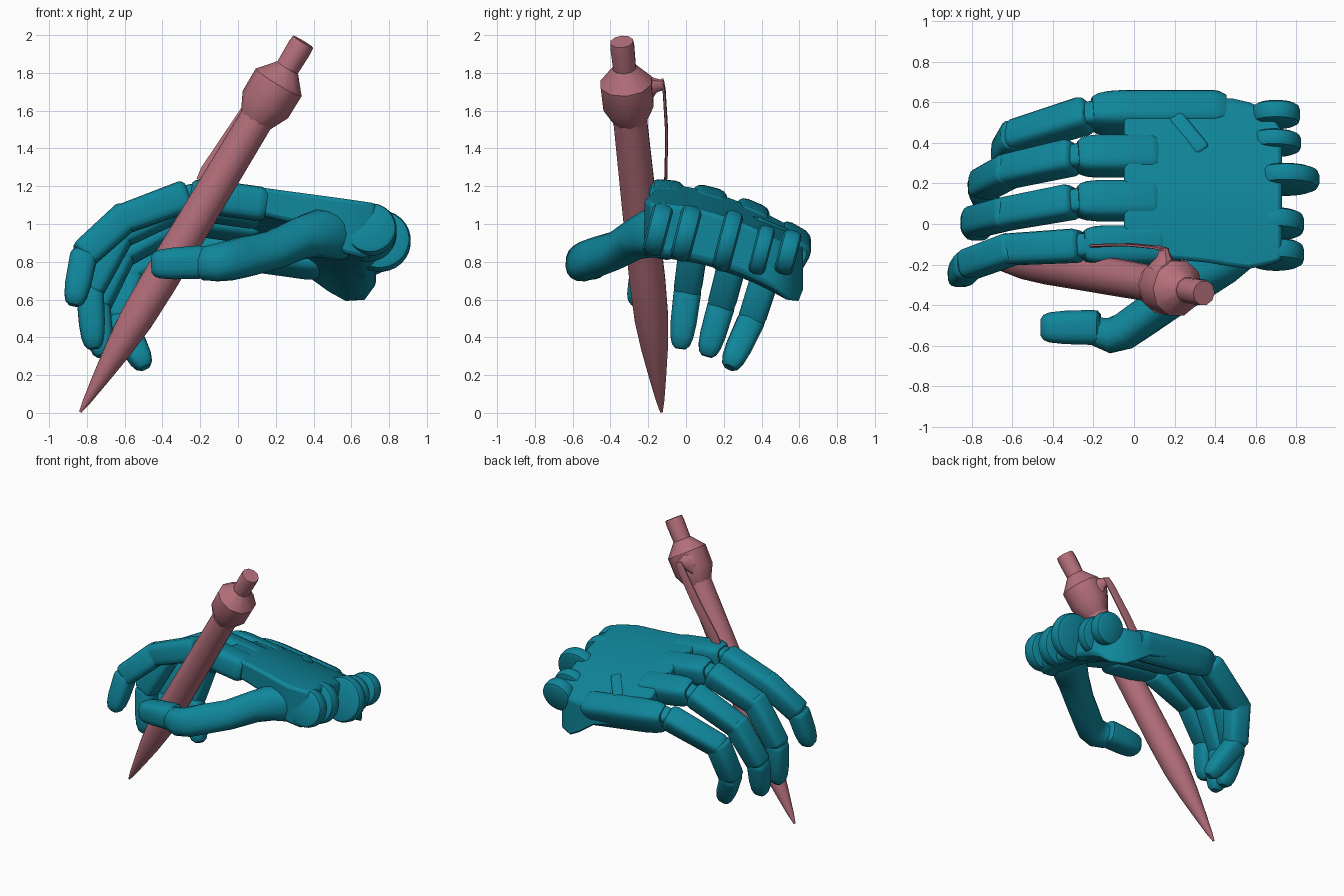
import bpy, bmesh
from math import cos, sin, pi, radians, copysign
from mathutils import Vector as V

if "Cube" in bpy.data.objects:
    bpy.data.objects.remove(bpy.data.objects["Cube"])


def material(name, rgb):
    m = bpy.data.materials.new(name)
    m.diffuse_color = (*rgb, 1)
    m.use_nodes = True
    m.node_tree.nodes["Principled BSDF"].inputs["Base Color"].default_value = m.diffuse_color
    return m


TEAL = material("teal", (0.005, 0.24, 0.33))
ROSE = material("rose", (0.46, 0.16, 0.20))


def finish(name, bm, mat):
    bmesh.ops.recalc_face_normals(bm, faces=bm.faces)
    me = bpy.data.meshes.new(name)
    bm.to_mesh(me)
    bm.free()
    ob = bpy.data.objects.new(name, me)
    me.materials.append(mat)
    bpy.context.collection.objects.link(ob)
    return ob


def tube(name, rings, mat=TEAL, side=(0, 1, 0), power=1.0, n=16):
    """Loft (point, half width, half height) rings; power < 1 squares the section."""
    bm = bmesh.new()
    pts = [V(r[0]) for r in rings]
    loops = []
    for i, (p, w, h) in enumerate(rings):
        t = (pts[min(i + 1, len(pts) - 1)] - pts[max(i - 1, 0)]).normalized()
        s = V(side)
        s = (s - t * s.dot(t)).normalized()
        up = t.cross(s)
        loop = []
        for k in range(n):
            a = 2 * pi * (k + 0.5) / n
            c, d = cos(a), sin(a)
            c, d = copysign(abs(c) ** power, c), copysign(abs(d) ** power, d)
            loop.append(bm.verts.new(pts[i] + s * c * w + up * d * h))
        loops.append(loop)
    for a, b in zip(loops, loops[1:]):
        for k in range(n):
            bm.faces.new((a[k], a[k - 1], b[k - 1], b[k]))
    bm.faces.new(loops[0])
    bm.faces.new(loops[-1])
    return finish(name, bm, mat)


BLOCK = [(0, .75), (.03, .93), (.08, 1), (.92, 1), (.97, .93), (1, .75)]
TIP = [(0, .8), (.05, .95), (.12, 1), (.6, .97), (.82, .86), (.94, .68), (1, .4)]


def segment(name, a, b, w, h, taper=1.0, prof=BLOCK, side=(0, .95, -.3), power=.5):
    a, b = V(a), V(b)
    rings = []
    for t, s in prof:
        k = s * (1 + (taper - 1) * t)
        rings.append((a.lerp(b, t), w * k, h * k))
    return tube(name, rings, side=side, power=power)


def top(x, y):
    """Domed, tilted back of the hand."""
    u = y + 0.1
    return 1.235 - 0.14 * (x + 0.2) - 0.098 * u - 0.379 * u * u


# palm: sections along x as (x, y min, y max, thickness)
bm = bmesh.new()
rows, N = [], 8
for x, y0, y1, d in [(-.05, -.17, .6, .14), (.15, -.17, .61, .15), (.36, -.19, .62, .17),
                     (.48, -.21, .62, .24), (.57, -.22, .6, .29), (.67, -.2, .55, .3),
                     (.73, -.18, .46, .26)]:
    ys = [y0 + (y1 - y0) * k / N for k in range(N + 1)]
    rows.append([bm.verts.new((x, y, top(x, y))) for y in ys] +
                [bm.verts.new((x, y, top(x, y) - d)) for y in reversed(ys)])
for a, b in zip(rows, rows[1:]):
    for k in range(len(a)):
        bm.faces.new((a[k], a[k - 1], b[k - 1], b[k]))
for r in (rows[0], rows[-1]):
    for k in range(N):
        bm.faces.new((r[k], r[k + 1], r[-k - 2], r[-k - 1]))
palm = finish("palm", bm, TEAL)
bev = palm.modifiers.new("bevel", 'BEVEL')
bev.width, bev.segments, bev.limit_method = 0.02, 2, 'ANGLE'
bev.angle_limit = radians(40)

# knuckle front end with a rounded nose
NOSE = [(0, .8), (.05, .95), (.1, 1), (.75, 1), (.88, .95), (.96, .85), (1, .7)]

# four fingers: knuckle y, knuckle x, block end x, middle joint, end joint, fingertip
fingers = {
    "index": (-.105, -.25, .15, (-.61, -.125, 1.025), (-.815, -.2, .84), (-.87, -.265, .57)),
    "middle": (.115, -.28, .12, (-.63, .05, .95), (-.785, .01, .66), (-.765, -.03, .34)),
    "ring": (.335, -.28, .12, (-.62, .26, .85), (-.75, .19, .58), (-.72, .11, .30)),
    "little": (.545, -.21, .45, (-.58, .43, .75), (-.63, .35, .5), (-.49, .23, .24)),
}
for name, (y, x0, x1, mid, end, tip) in fingers.items():
    h = .11 if name == "little" else .09
    slope = (top(0, y + .05) - top(0, y - .05)) / .1
    side = (0, 1, slope)
    ka, kb = V((x1, y, top(x1, y) - h + .004)), V((x0, y, top(x0, y) - h + .004))
    segment(name + "_knuckle", ka, kb, .096, h, side=side, prof=NOSE)
    mid, end, tip = V(mid), V(end), V(tip)
    kb.z += h - .09
    run = (mid - kb).normalized()
    start = kb + run * .012
    segment(name + "_hinge", kb + V((.06, 0, 0)), start.lerp(mid, .2), .06, .065, side=side)
    segment(name + "_lower", start, mid + run * .035, .083, .086, .92, side=side)
    segment(name + "_middle", mid.lerp(end, -.15), end.lerp(mid, -.05), .077, .083, .95, side=side)
    segment(name + "_tip", end.lerp(tip, -.05), tip, .074, .074, .95, TIP, side=side, power=.65)

# forked strap on the little-finger edge
segment("edge_strap", (.2, .53, top(.2, .53) - .02), (.34, .36, top(.34, .36) - .02),
        .04, .03, side=(1, .8, -.3))

# wrist hinge lugs: y, z, centre x, radius, half thickness
for i, (y, z, x, r, w) in enumerate([(-.15, .97, .7, .14, .055), (0, .95, .69, .15, .055),
                                     (.22, .91, .75, .165, .05), (.4, .86, .69, .135, .045),
                                     (.54, .85, .7, .12, .05)]):
    c, ax = V((x, y, z)), V((0, .96, -.25))
    tube("wrist_lug_%d" % (i + 1), [(c + ax * w * t, r * s, r * s) for t, s in
         [(-1, .8), (-.8, .94), (-.35, 1), (.35, 1), (.8, .94), (1, .8)]], side=(1, 0, 0), n=28)

# thumb
tube("thumb_base", [((.62, -.04, .93), .07, .08), ((.54, -.09, .94), .12, .13), ((.42, -.19, .95), .12, .125),
                    ((.32, -.27, .92), .1, .11), ((.18, -.37, .86), .087, .105), ((.03, -.475, .825), .087, .108),
                    ((-.05, -.53, .805), .09, .105), ((-.12, -.55, .795), .088, .1),
                    ((-.18, -.53, .79), .075, .09), ((-.21, -.5, .79), .06, .06)],
     side=(.5, .85, 0), power=.85)
segment("thumb_tip", (-.165, -.51, .8), (-.46, -.51, .785), .088, .09, .94,
        [(0, .75), (.05, .95), (.15, 1), (.6, .98), (.85, .9), (.95, .76), (1, .5)], side=(0, 1, 0), power=.65)

# pen: body with pointed tip, faceted collar, push button
A, B = V((-.835, -.13, .005)), V((.345, -.34, 1.965))


def lathe(name, prof, n):
    return tube(name, [(A.lerp(B, t), r, r) for t, r in prof], ROSE, n=n)


lathe("pen_body", [(0, .007), (.03, .022), (.09, .044), (.17, .071), (.25, .09), (.35, .096),
                   (.6, .093), (.82, .09)], 18)
lathe("pen_collar", [(.785, .088), (.83, .14), (.89, .142), (.93, .065)], 10)
lathe("pen_button", [(.91, .062), (.985, .066), (1, .062)], 10)

# pen clip: mount on the collar and a thin strip along the body
axis = (B - A).normalized()
tube("clip_mount", [((.14, -.22, 1.72), .09, .07), ((.15, -.16, 1.735), .04, .035),
                    ((.145, -.12, 1.735), .028, .02)], ROSE, side=axis, n=8)
c0, c1 = V((.15, -.125, 1.755)), V((-.195, -.108, 1.225))
tube("pen_clip", [(c0.lerp(c1, t) + V((0, b, 0)), w, .008) for t, b, w in
     [(0, 0, .028), (.1, .008, .034), (.5, .014, .038), (.9, .004, .042), (1, 0, .03)]],
     ROSE, side=(axis.z, 0, -axis.x), power=.5, n=8)

# smooth shading with crisp edges
for ob in bpy.context.collection.objects:
    ob.select_set(True)
bpy.context.view_layer.objects.active = palm
bpy.ops.object.shade_smooth_by_angle(angle=radians(38))
